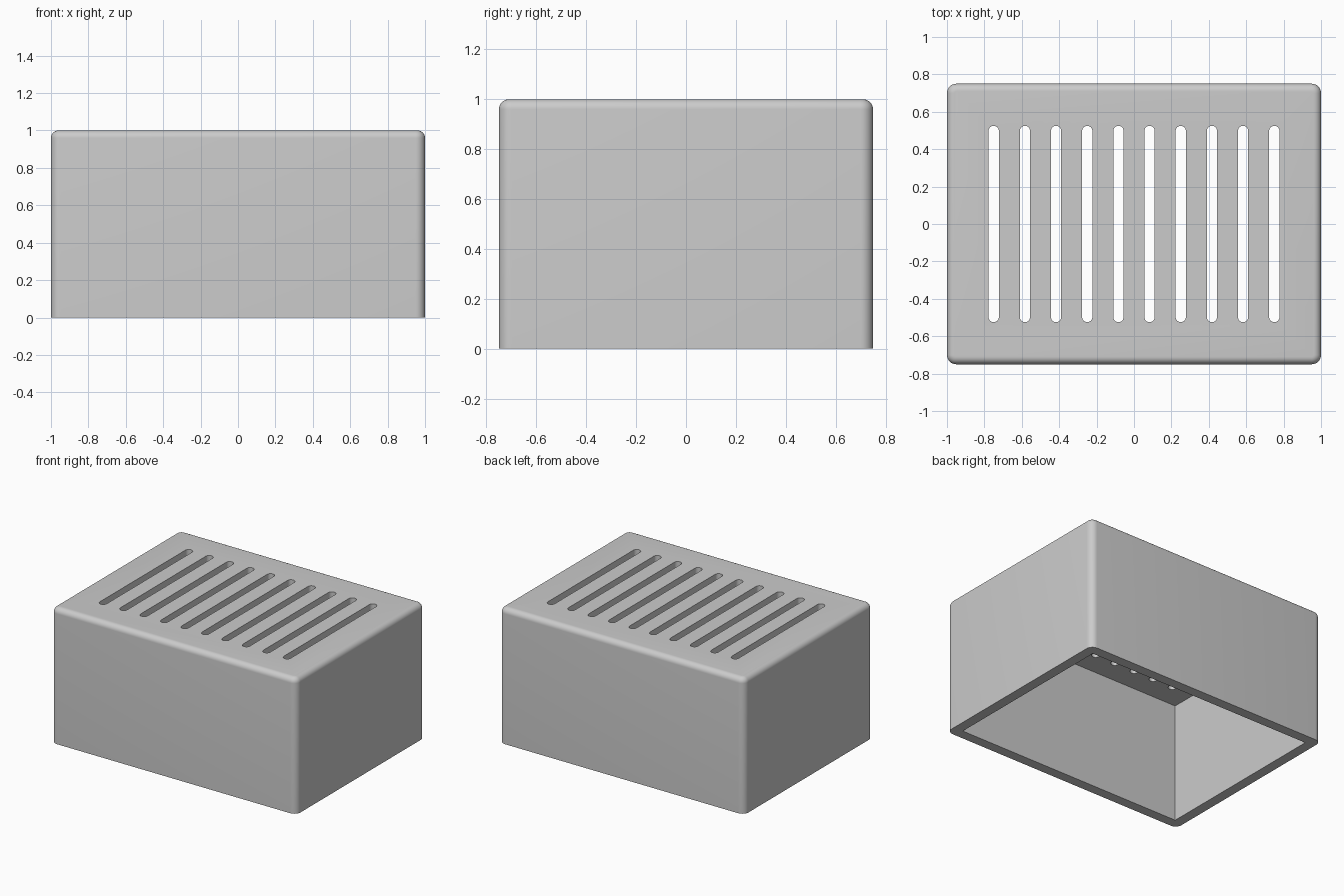
import bpy
import bmesh
import math
from mathutils import Matrix

WIDTH, DEPTH, HEIGHT = 2.0, 1.5, 1.0
WALL, ROOF = 0.075, 0.12
SLOTS, PITCH, SLOT_R, SLOT_END = 10, 1 / 6, 0.0275, 0.525

old = bpy.data.objects.get("Cube")
if old:
    bpy.data.objects.remove(old, do_unlink=True)

grey = bpy.data.materials.new("light grey")
grey.use_nodes = True
grey.diffuse_color = (0.6, 0.6, 0.6, 1)
grey.node_tree.nodes["Principled BSDF"].inputs["Base Color"].default_value = (0.6, 0.6, 0.6, 1)


def make_object(name, bm):
    bmesh.ops.recalc_face_normals(bm, faces=bm.faces)
    mesh = bpy.data.meshes.new(name)
    bm.to_mesh(mesh)
    bm.free()
    mesh.materials.append(grey)
    obj = bpy.data.objects.new(name, mesh)
    bpy.context.collection.objects.link(obj)
    return obj


def add_box(bm, x, y, z0, z1):
    mat = Matrix.Translation((0, 0, (z0 + z1) / 2)) @ Matrix.Diagonal((x, y, z1 - z0, 1))
    bmesh.ops.create_cube(bm, size=1, matrix=mat)


def round_edges(bm, edges, radius):
    bmesh.ops.bevel(bm, geom=edges, offset=radius, segments=8, profile=0.5,
                    affect='EDGES', clamp_overlap=True)


def cut(target, cutter):
    mod = target.modifiers.new("cut", 'BOOLEAN')
    mod.operation = 'DIFFERENCE'
    mod.solver = 'EXACT'
    mod.object = cutter
    bpy.ops.object.modifier_apply(modifier=mod.name)
    bpy.data.objects.remove(cutter, do_unlink=True)


# Outer body with rounded upright corners and a softer top rim
bm = bmesh.new()
add_box(bm, WIDTH, DEPTH, 0, HEIGHT)
upright = [e for e in bm.edges if abs(e.verts[0].co.z - e.verts[1].co.z) > 0.5]
round_edges(bm, upright, 0.05)
rim = [e for e in bm.edges if all(v.co.z > HEIGHT - 0.001 for v in e.verts)]
round_edges(bm, rim, 0.04)
cover = make_object("slotted_cover", bm)
bpy.context.view_layer.objects.active = cover
cover.select_set(True)

# Hollow inside, open at the bottom
bm = bmesh.new()
add_box(bm, WIDTH - 2 * WALL, DEPTH - 2 * WALL, -0.2, HEIGHT - ROOF)
cavity = make_object("cavity_cutter", bm)

# Row of round-ended vent slots
bm = bmesh.new()
steps = 12
for i in range(SLOTS):
    cx = (i - (SLOTS - 1) / 2) * PITCH
    outline = []
    for side, start in ((1, 0), (-1, math.pi)):
        for k in range(steps + 1):
            a = start + math.pi * k / steps
            outline.append(bm.verts.new((cx + SLOT_R * math.cos(a),
                                         side * (SLOT_END - SLOT_R) + SLOT_R * math.sin(a),
                                         HEIGHT - 0.3)))
    base = bm.faces.new(outline)
    top = bmesh.ops.extrude_face_region(bm, geom=[base])["geom"]
    bmesh.ops.translate(bm, vec=(0, 0, 0.5),
                        verts=[g for g in top if isinstance(g, bmesh.types.BMVert)])
slots = make_object("slot_cutter", bm)

for cutter in (cavity, slots):
    cutter.hide_render = True
    cut(cover, cutter)

bpy.ops.object.shade_smooth_by_angle(angle=math.radians(30))
